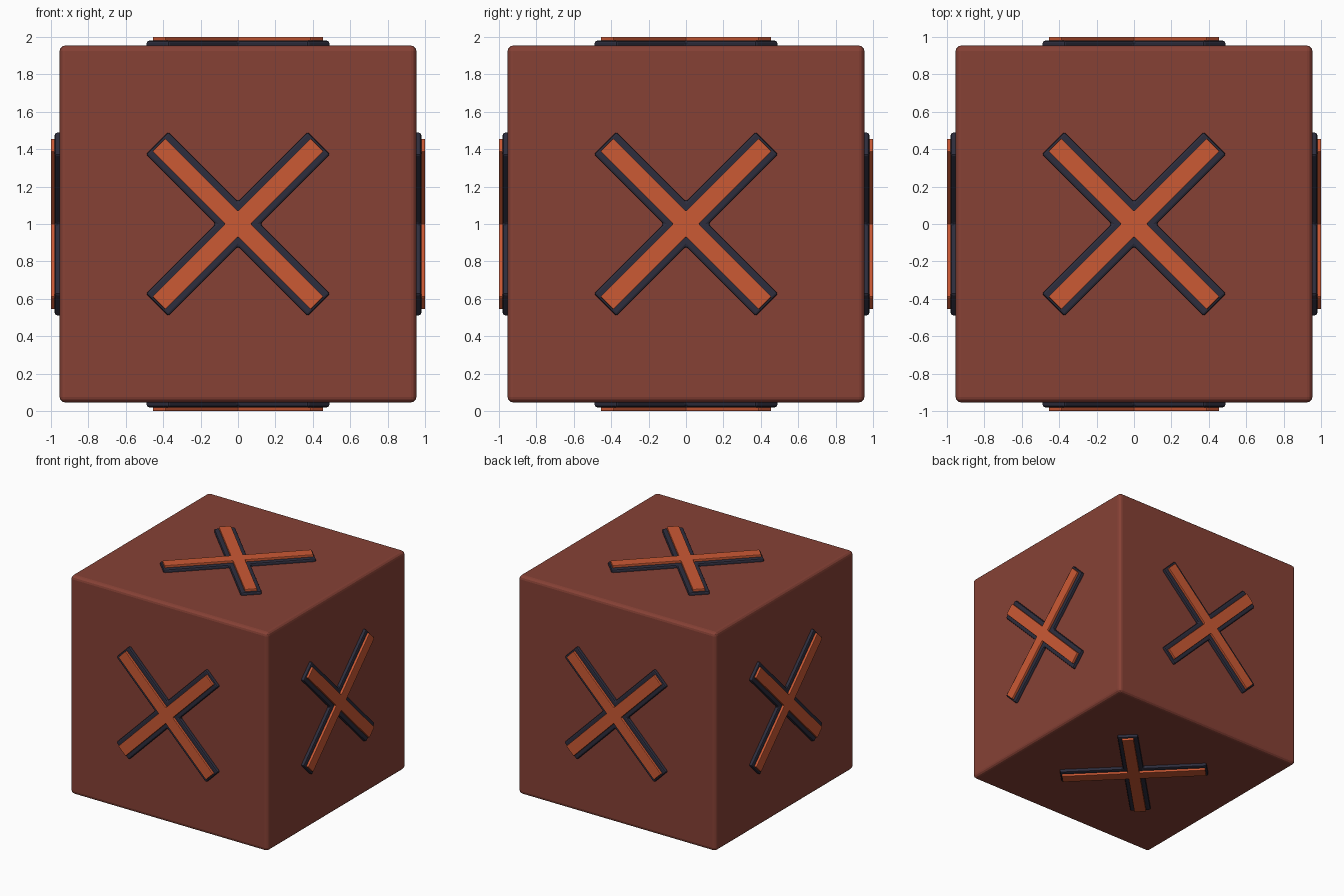
import bpy, bmesh
from math import pi
from mathutils import Matrix, Vector

cube = bpy.data.objects.get("Cube")
if cube:
    bpy.data.objects.remove(cube, do_unlink=True)


def material(name, colour):
    m = bpy.data.materials.new(name)
    m.use_nodes = True
    m.diffuse_color = colour + (1,)
    m.node_tree.nodes["Principled BSDF"].inputs["Base Color"].default_value = colour + (1,)
    return m


RED = material("brick red", (0.24, 0.053, 0.036))
DARK = material("dark slate", (0.027, 0.027, 0.047))
ORANGE = material("burnt orange", (0.60, 0.10, 0.034))
CENTRE = Vector((0, 0, 1))


def finish(name, bm, mat, matrix, bevel, segments):
    bmesh.ops.recalc_face_normals(bm, faces=bm.faces)
    mesh = bpy.data.meshes.new(name)
    bm.to_mesh(mesh)
    bm.free()
    mesh.materials.append(mat)
    ob = bpy.data.objects.new(name, mesh)
    bpy.context.collection.objects.link(ob)
    ob.matrix_world = matrix
    mod = ob.modifiers.new("Bevel", "BEVEL")
    mod.width, mod.segments = bevel, segments


def cross(name, mat, side, reach, half, low, high, bevel):
    # one plus-shaped outline, turned 45 degrees and extruded outward
    bm = bmesh.new()
    arm = [Vector((half, -half, low)), Vector((reach, -half, low)), Vector((reach, half, low))]
    outline = [Matrix.Rotation(q * pi / 2 + pi / 4, 3, "Z") @ p for q in range(4) for p in arm]
    face = bm.faces.new([bm.verts.new(p) for p in outline])
    top = bmesh.ops.extrude_face_region(bm, geom=[face])["geom"]
    bmesh.ops.translate(bm, vec=(0, 0, high - low),
                        verts=[v for v in top if isinstance(v, bmesh.types.BMVert)])
    finish(name, bm, mat, Matrix.Translation(CENTRE) @ side, bevel, 2)


# body
bm = bmesh.new()
bmesh.ops.create_cube(bm, size=1.908)
finish("body", bm, RED, Matrix.Translation(CENTRE), 0.03, 3)

# raised two-layer cross on every side
sides = {
    "top": Matrix.Identity(4),
    "bottom": Matrix.Rotation(pi, 4, "X"),
    "front": Matrix.Rotation(pi / 2, 4, "X"),
    "back": Matrix.Rotation(-pi / 2, 4, "X"),
    "left": Matrix.Rotation(pi / 2, 4, "Y"),
    "right": Matrix.Rotation(-pi / 2, 4, "Y"),
}
for label, side in sides.items():
    cross(label + "_cross_base", DARK, side, 0.612, 0.085, 0.94, 0.98, 0.012)
    cross(label + "_cross_inlay", ORANGE, side, 0.598, 0.049, 0.975, 1.0, 0.005)
